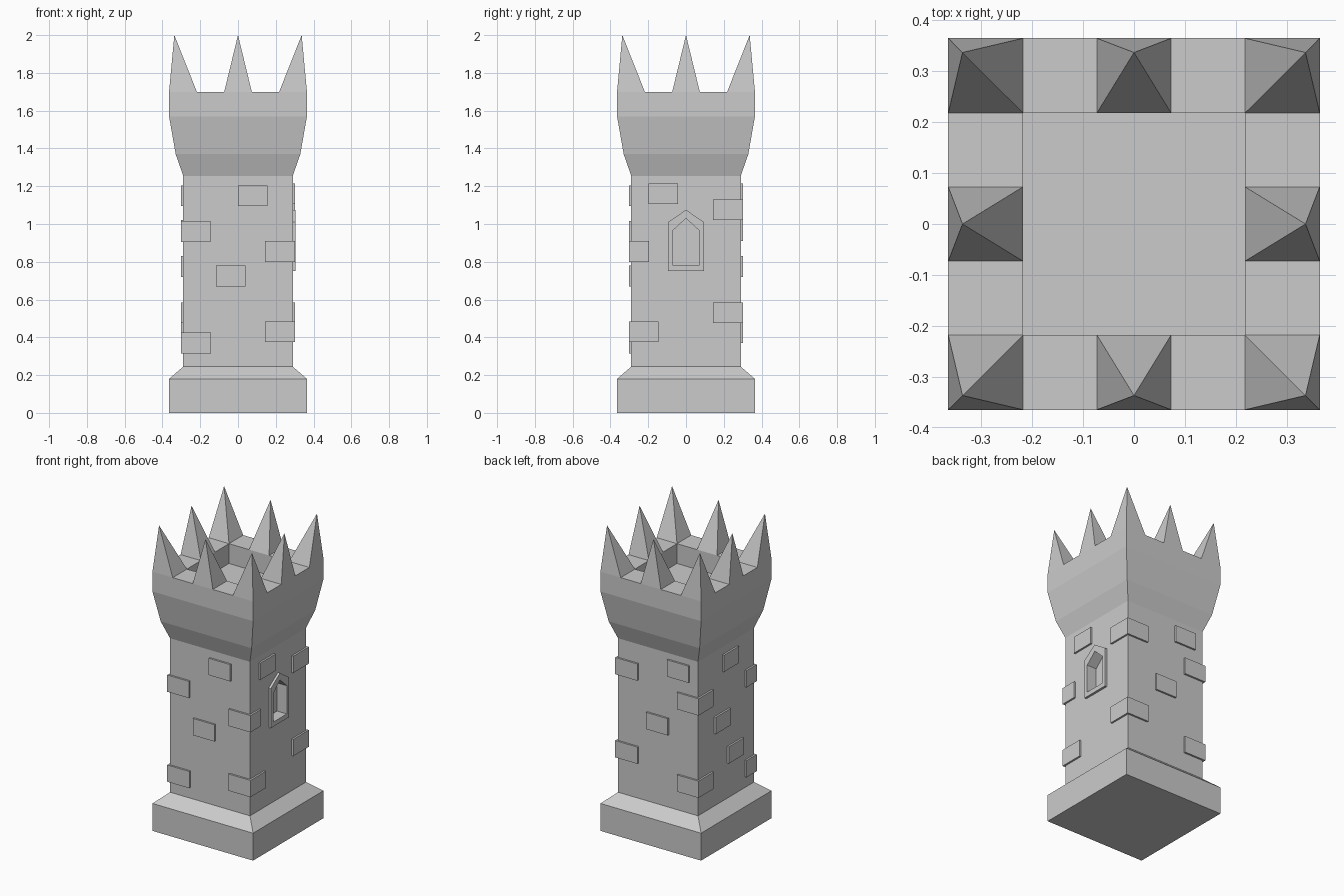
import bpy, bmesh

if "Cube" in bpy.data.objects:
    bpy.data.objects.remove(bpy.data.objects["Cube"])


def make_object(name, bm):
    bmesh.ops.recalc_face_normals(bm, faces=bm.faces)
    mesh = bpy.data.meshes.new(name)
    bm.to_mesh(mesh)
    bm.free()
    ob = bpy.data.objects.new(name, mesh)
    bpy.context.collection.objects.link(ob)
    return ob


def square_loft(name, profile):
    # stack of square rings (half width, height), capped at both ends
    bm = bmesh.new()
    rings = [[bm.verts.new((sx * h, sy * h, z))
              for sx, sy in ((-1, -1), (1, -1), (1, 1), (-1, 1))]
             for h, z in profile]
    for a, b in zip(rings, rings[1:]):
        for i in range(4):
            j = (i + 1) % 4
            bm.faces.new((a[i], a[j], b[j], b[i]))
    bm.faces.new(rings[0])
    bm.faces.new(rings[-1])
    return make_object(name, bm)


def box(name, x0, x1, y0, y1, z0, z1):
    bm = bmesh.new()
    bmesh.ops.create_cube(bm, size=1)
    for v in bm.verts:
        v.co = ((x0 + x1) / 2 + v.co.x * (x1 - x0),
                (y0 + y1) / 2 + v.co.y * (y1 - y0),
                (z0 + z1) / 2 + v.co.z * (z1 - z0))
    return make_object(name, bm)


def arch_prism(name, half, z0, shoulder, peak, x0, x1):
    # pointed window outline in the yz plane, extruded along x
    pts = [(-half, z0), (half, z0), (half, shoulder), (0, peak), (-half, shoulder)]
    bm = bmesh.new()
    face = bm.faces.new([bm.verts.new((x0, y, z)) for y, z in pts])
    ext = bmesh.ops.extrude_face_region(bm, geom=[face])
    for v in ext['geom']:
        if isinstance(v, bmesh.types.BMVert):
            v.co.x = x1
    if not face.is_valid or len(bm.faces) < 7:
        bm.faces.new([v for v in bm.verts if abs(v.co.x - x0) < 1e-6][:5])
    return make_object(name, bm)


def cut(target, cutter):
    mod = target.modifiers.new("opening", 'BOOLEAN')
    mod.operation = 'DIFFERENCE'
    mod.solver = 'EXACT'
    mod.object = cutter
    bpy.context.view_layer.objects.active = target
    bpy.ops.object.modifier_apply(modifier=mod.name)


# Tower: plinth, shaft, flared head and sunken roof
tower = square_loft("tower", [
    (.365, 0), (.365, .18), (.29, .245), (.29, 1.255), (.33, 1.37),
    (.365, 1.57), (.365, 1.70), (.218, 1.70), (.218, 1.57)])

# Pointed window on the right side
frame = arch_prism("window_frame", .095, .75, 1.01, 1.075, .27, .305)
cutter = arch_prism("window_cutter", .07, .78, .965, 1.03, .235, .35)
cutter.hide_render = True
cut(tower, cutter)
cut(frame, cutter)
bpy.data.objects.remove(cutter)

# Crown spikes on the rim
LO, HI, TIP = .218, .365, .337
for sx in (-1, 0, 1):
    for sy in (-1, 0, 1):
        if sx == 0 and sy == 0:
            continue
        xs = (sx * LO, sx * HI) if sx else (-.073, .073)
        ys = (sy * LO, sy * HI) if sy else (-.073, .073)
        bm = bmesh.new()
        base = [bm.verts.new((xs[i], ys[j], 1.70))
                for i, j in ((0, 0), (1, 0), (1, 1), (0, 1))]
        tip = bm.verts.new((sx * TIP, sy * TIP, 2.0))
        bm.faces.new(base)
        for i in range(4):
            bm.faces.new((base[i], base[(i + 1) % 4], tip))
        make_object("crown_spike", bm)

# Bricks wrapping the shaft corners: side x, side y, length x, length y, bottom
OUT, IN, TALL = .302, .27, .11
corner_bricks = [
    (1, -1, .16, .107, .80), (1, -1, .16, .157, .375),
    (-1, -1, .157, .107, .905), (-1, -1, .16, .107, .315),
    (1, 1, .16, .16, 1.02), (1, 1, .16, .16, .475),
    (-1, 1, .157, .157, .91), (-1, 1, .157, .157, .37)]
for sx, sy, lx, ly, z in corner_bricks:
    x = sorted((sx * OUT, sx * (OUT - lx)))
    y = sorted((sy * OUT, sy * (OUT - ly)))
    box("corner_brick", *x, *y, z, z + TALL)

# Bricks in the middle of a wall: axis, side, centre along the wall, bottom
wall_bricks = [
    ('y', -1, .077, 1.095), ('y', -1, -.038, .67),
    ('y', 1, 0, .72), ('y', 1, -.15, 1.105),
    ('x', 1, -.12, 1.105),
    ('x', -1, -.04, 1.095), ('x', -1, .045, .72), ('x', -1, -.09, .475)]
for axis, s, c, z in wall_bricks:
    depth = sorted((s * IN, s * OUT))
    span = (c - .078, c + .078)
    if axis == 'y':
        box("wall_brick", *span, *depth, z, z + TALL)
    else:
        box("wall_brick", *depth, *span, z, z + TALL)
